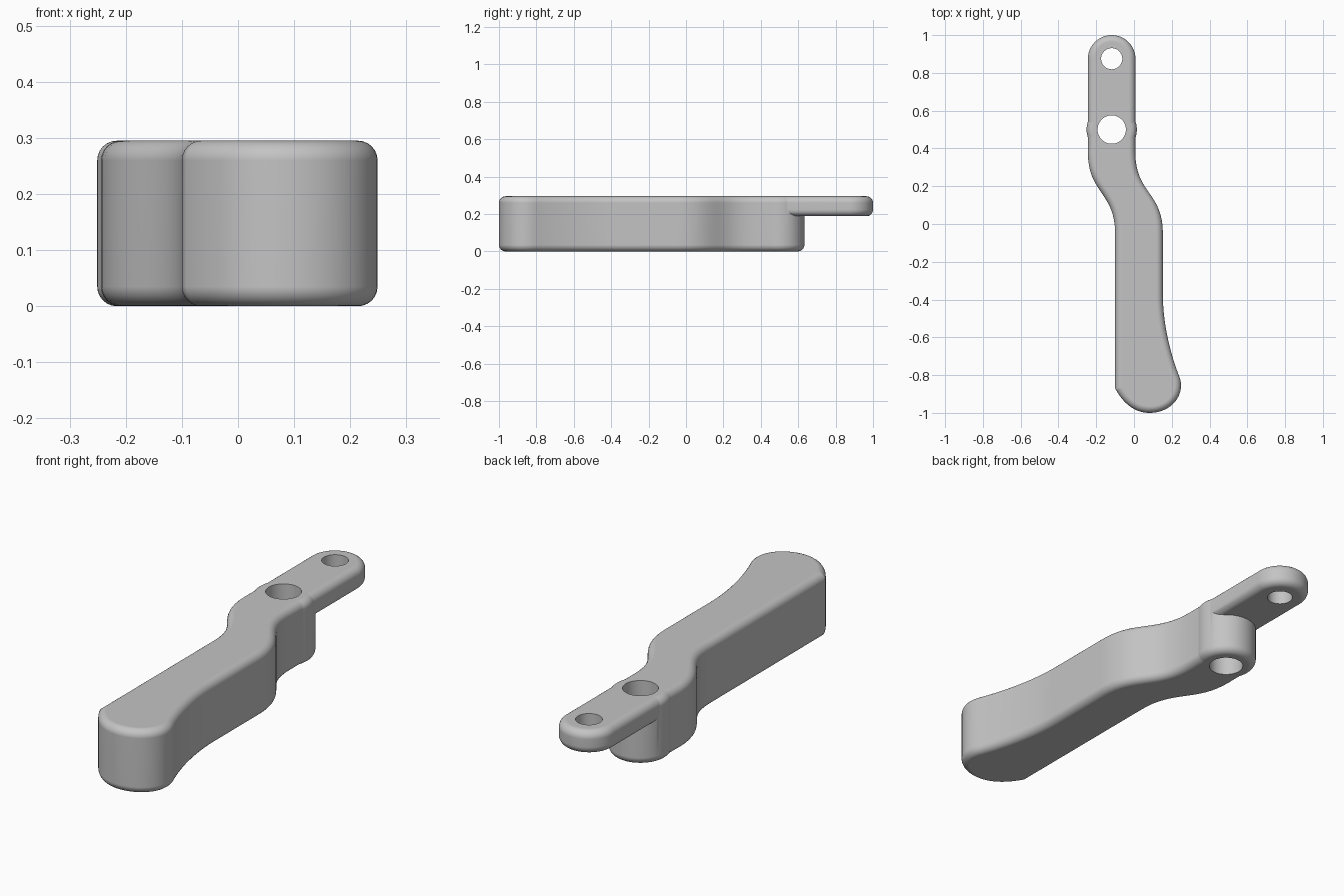
import bpy, bmesh, math
from mathutils import Vector
from mathutils.geometry import interpolate_bezier

if "Cube" in bpy.data.objects:
    bpy.data.objects.remove(bpy.data.objects["Cube"], do_unlink=True)

TOP, ROUND, AXIS = 0.295, 0.035, -0.118   # top height, edge radius, x of the holes

metal = bpy.data.materials.new("light grey")
metal.use_nodes = True
grey = (0.55, 0.55, 0.55, 1)
metal.diffuse_color = grey
metal.node_tree.nodes["Principled BSDF"].inputs["Base Color"].default_value = grey


def bezier(a, b, c, d, n=16):
    pts = interpolate_bezier(*[Vector((*p, 0)) for p in (a, b, c, d)], n + 1)
    return [p.to_2d() for p in pts[:-1]]


def arc(x, y, r, start, end, n=32):
    angles = [start + (end - start) * i / n for i in range(n + 1)]
    return [Vector((x + r * math.cos(t), y + r * math.sin(t))) for t in angles]


def inset(outline, dist):
    """Shift a counter-clockwise outline inward with mitred corners."""
    result = []
    for i, p in enumerate(outline):
        d1 = (p - outline[i - 1]).normalized()
        d2 = (outline[(i + 1) % len(outline)] - p).normalized()
        n1, n2 = Vector((-d1.y, d1.x)), Vector((-d2.y, d2.x))
        result.append(p + (n1 + n2) * dist / (1 + n1.dot(n2)))
    return result


def slab(name, outline, z0, z1, r, steps=6):
    """Extrude an outline upward with rounded rims (square rims if r is 0)."""
    turns = [math.pi / 2 * i / steps for i in range(steps + 1)] if r else [0]
    lower = [(r * (1 - math.sin(t)), z0 + r * (1 - math.cos(t))) for t in turns]
    rings = lower + [(d, z0 + z1 - z) for d, z in reversed(lower)]
    bm = bmesh.new()
    loops = [[bm.verts.new((p.x, p.y, z)) for p in inset(outline, d)] for d, z in rings]
    for a, b in zip(loops, loops[1:]):
        for i in range(len(a)):
            bm.faces.new((a[i - 1], a[i], b[i], b[i - 1]))
    bm.faces.new(reversed(loops[0]))
    bm.faces.new(loops[-1])
    mesh = bpy.data.meshes.new(name)
    bm.to_mesh(mesh)
    bm.free()
    mesh.materials.append(metal)
    obj = bpy.data.objects.new(name, mesh)
    bpy.context.collection.objects.link(obj)
    return obj


def combine(target, tool, operation):
    tool.hide_render = True
    mod = target.modifiers.new(operation, 'BOOLEAN')
    mod.operation, mod.solver, mod.object = operation, 'EXACT', tool
    bpy.context.view_layer.objects.active = target
    bpy.ops.object.modifier_apply(modifier=mod.name)
    bpy.data.objects.remove(tool, do_unlink=True)


# Cranked handle: flared grip, S-bend and round pivot boss
lap = math.acos(0.125 / 0.133)
outline = (
    bezier((-0.1, -0.87), (-0.06, -0.945), (0, -1), (0.083, -1))
    + bezier((0.083, -1), (0.2, -1), (0.28, -0.9), (0.237, -0.8))
    + bezier((0.237, -0.8), (0.205, -0.72), (0.153, -0.55), (0.153, -0.38))
    + [Vector((0.153, -0.38))]
    + bezier((0.153, -0.05), (0.153, 0.17), (0.007, 0.16), (0.007, 0.38))
    + [Vector((0.007, 0.38))]
    + arc(AXIS, 0.5, 0.133, -lap, math.pi + lap, 48)
    + bezier((-0.244, 0.38), (-0.244, 0.16), (-0.1, 0.17), (-0.1, -0.05))
    + [Vector((-0.1, -0.05))]
)
lever = slab("lever_handle", outline, 0, TOP, ROUND)

# Thin end tab, flush with the top of the handle
tab_outline = [Vector((AXIS - 0.126, 0.48)), Vector((AXIS + 0.126, 0.48))]
tab_outline += arc(AXIS, 0.874, 0.126, 0, math.pi)
combine(lever, slab("end_tab", tab_outline, 0.188, TOP, ROUND), 'UNION')

# Pivot hole and small tab hole
for y, radius in ((0.5, 0.075), (0.875, 0.056)):
    circle = arc(AXIS, y, radius, 0, math.tau, 48)[:-1]
    combine(lever, slab("hole_cutter", circle, -0.1, 0.4, 0), 'DIFFERENCE')

# Smooth shading with crisp hole rims and flat caps
bpy.ops.object.select_all(action='DESELECT')
lever.select_set(True)
bpy.context.view_layer.objects.active = lever
bpy.ops.object.shade_smooth_by_angle(angle=math.radians(32))
weighted = lever.modifiers.new("weighted_normals", 'WEIGHTED_NORMAL')
weighted.keep_sharp = True
